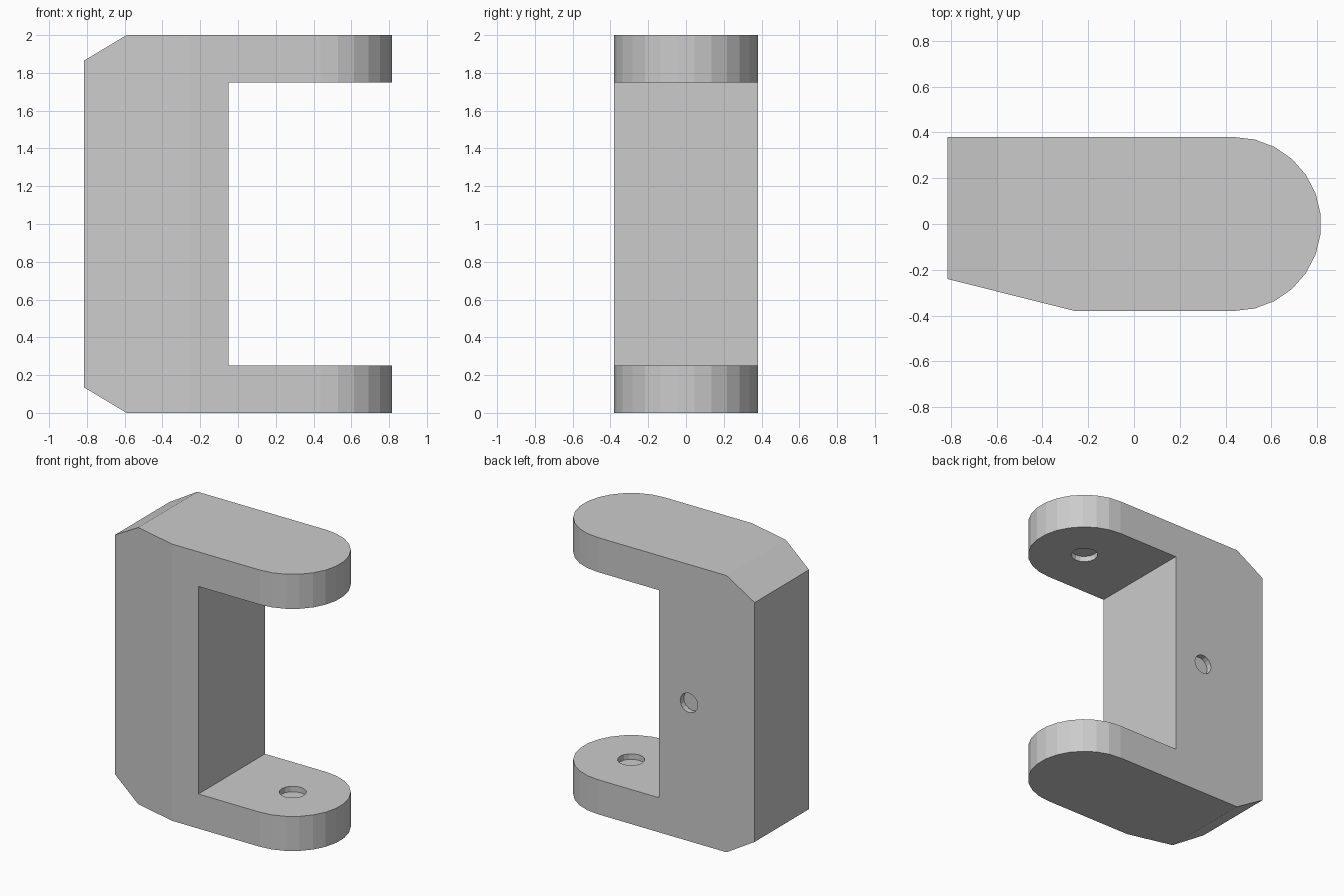
import bpy, bmesh, math
from mathutils import Matrix, Vector

if "Cube" in bpy.data.objects:
    bpy.data.objects.remove(bpy.data.objects["Cube"])

HALF_W = 0.38      # half depth in y
END = 0.438        # centre of the rounded arm ends


def prism(name, points, extrude):
    """Closed polygon extruded along a vector."""
    bm = bmesh.new()
    face = bm.faces.new([bm.verts.new(p) for p in points])
    out = bmesh.ops.extrude_face_region(bm, geom=[face])
    verts = [g for g in out["geom"] if isinstance(g, bmesh.types.BMVert)]
    bmesh.ops.translate(bm, verts=verts, vec=Vector(extrude))
    bmesh.ops.recalc_face_normals(bm, faces=bm.faces)
    return to_object(name, bm)


def cylinder(name, centre, radius, height, along_y=False):
    bm = bmesh.new()
    bmesh.ops.create_cone(bm, cap_ends=True, segments=16, radius1=radius,
                          radius2=radius, depth=height)
    rot = Matrix.Rotation(math.pi / 2, 4, 'X') if along_y else Matrix()
    bm.transform(Matrix.Translation(centre) @ rot)
    return to_object(name, bm)


def to_object(name, bm):
    mesh = bpy.data.meshes.new(name)
    bm.to_mesh(mesh)
    bm.free()
    obj = bpy.data.objects.new(name, mesh)
    bpy.context.collection.objects.link(obj)
    return obj


def boolean(target, cutter, operation):
    mod = target.modifiers.new(cutter.name, 'BOOLEAN')
    mod.operation = operation
    mod.solver = 'EXACT'
    mod.object = cutter
    bpy.context.view_layer.objects.active = target
    bpy.ops.object.modifier_apply(modifier=mod.name)
    bpy.data.objects.remove(cutter)


# Plan outline: 13-sided rounded end, tapered front left corner
angles = [math.radians(-90 + 180 * i / 13) for i in range(14)]
plan = [(END + HALF_W * math.cos(a), HALF_W * math.sin(a), -0.1) for a in angles]
plan += [(-0.9, HALF_W, -0.1), (-0.9, -0.219, -0.1), (-0.26, -HALF_W, -0.1)]
bracket = prism("clevis_bracket", plan, (0, 0, 2.2))

# C-shaped side profile with chamfered back corners
half = [(-0.815, 1.865), (-0.59, 2.0), (1.0, 2.0), (1.0, 1.75), (-0.05, 1.75)]
side = half + [(x, 2 - z) for x, z in reversed(half)]
profile = prism("side_profile", [(x, -0.6, z) for x, z in side], (0, 1.2, 0))
boolean(bracket, profile, 'INTERSECT')

# Shallow pin sockets on the inner arm faces and one in the rear side
DEPTH = 0.04
for z in (0.25, 1.75):
    boolean(bracket, cylinder("pin_socket", (END, 0, z), 0.09, 2 * DEPTH), 'DIFFERENCE')
boolean(bracket, cylinder("side_socket", (-0.29, HALF_W, 1.0), 0.07, 2 * DEPTH, True),
        'DIFFERENCE')
